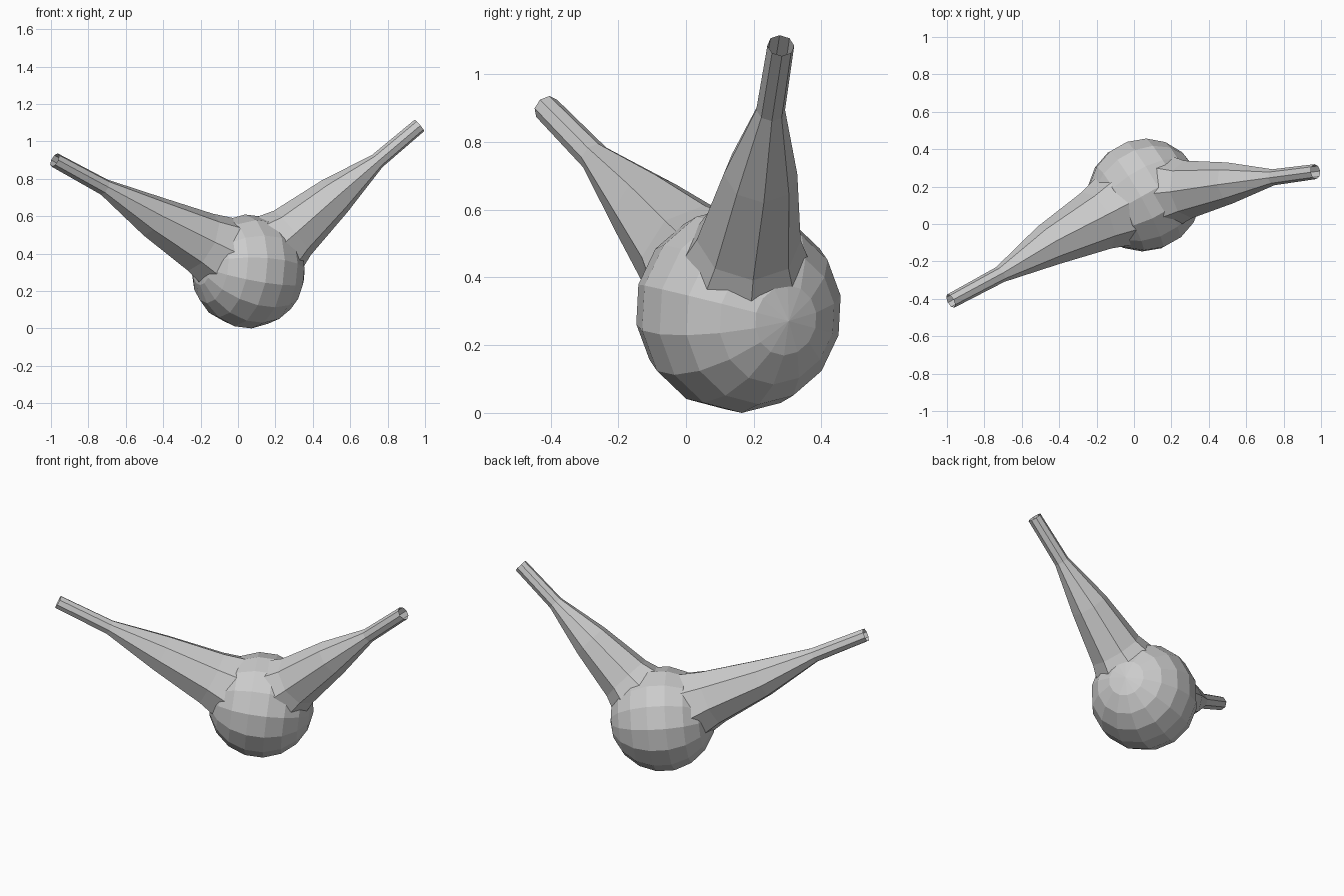
import bpy, bmesh, math
from mathutils import Vector

if "Cube" in bpy.data.objects:
    bpy.data.objects.remove(bpy.data.objects["Cube"])

CENTRE = Vector((0.055, 0.155, 0.305))


def add_object(name, bm):
    bmesh.ops.recalc_face_normals(bm, faces=bm.faces)
    mesh = bpy.data.meshes.new(name)
    bm.to_mesh(mesh)
    bm.free()
    obj = bpy.data.objects.new(name, mesh)
    bpy.context.collection.objects.link(obj)
    return obj


def tapered_tube(name, stations, sides=8):
    """Open faceted tube through (x, y, z, radius) stations."""
    bm = bmesh.new()
    pts = [Vector(s[:3]) for s in stations]
    rings = []
    for i, p in enumerate(pts):
        axis = (pts[min(i + 1, len(pts) - 1)] - pts[max(i - 1, 0)]).normalized()
        side = axis.cross(Vector((0, 0, 1))).normalized()
        up = side.cross(axis)
        ring = []
        for k in range(sides):
            a = 2 * math.pi * k / sides
            ring.append(bm.verts.new(p + stations[i][3] * (side * math.cos(a) + up * math.sin(a))))
        rings.append(ring)
    for lo, hi in zip(rings, rings[1:]):
        for k in range(sides):
            n = (k + 1) % sides
            bm.faces.new((lo[k], lo[n], hi[n], hi[k]))
    return add_object(name, bm)


# Round faceted body with its pole tilted sideways
bm = bmesh.new()
bmesh.ops.create_uvsphere(bm, u_segments=14, v_segments=9, radius=0.305)
tilt = Vector((0.8, 0.45, -0.1)).to_track_quat('Z', 'Y')
bmesh.ops.rotate(bm, verts=bm.verts, cent=(0, 0, 0), matrix=tilt.to_matrix())
bmesh.ops.translate(bm, verts=bm.verts, vec=CENTRE)
low = min(v.co.z for v in bm.verts)
bmesh.ops.translate(bm, verts=bm.verts, vec=(0, 0, -low))
add_object("body", bm)

# Two branches that flare out of the body and end in open tubes
tapered_tube("left_branch", [
    (0.05, 0.15, 0.32, 0.26),
    (-0.20, 0.02, 0.46, 0.17),
    (-0.46, -0.115, 0.60, 0.115),
    (-0.715, -0.27, 0.755, 0.045),
    (-0.98, -0.412, 0.90, 0.04)])
tapered_tube("right_branch", [
    (0.06, 0.16, 0.32, 0.26),
    (0.29, 0.185, 0.51, 0.155),
    (0.515, 0.22, 0.705, 0.11),
    (0.745, 0.25, 0.895, 0.043),
    (0.97, 0.28, 1.085, 0.04)])
